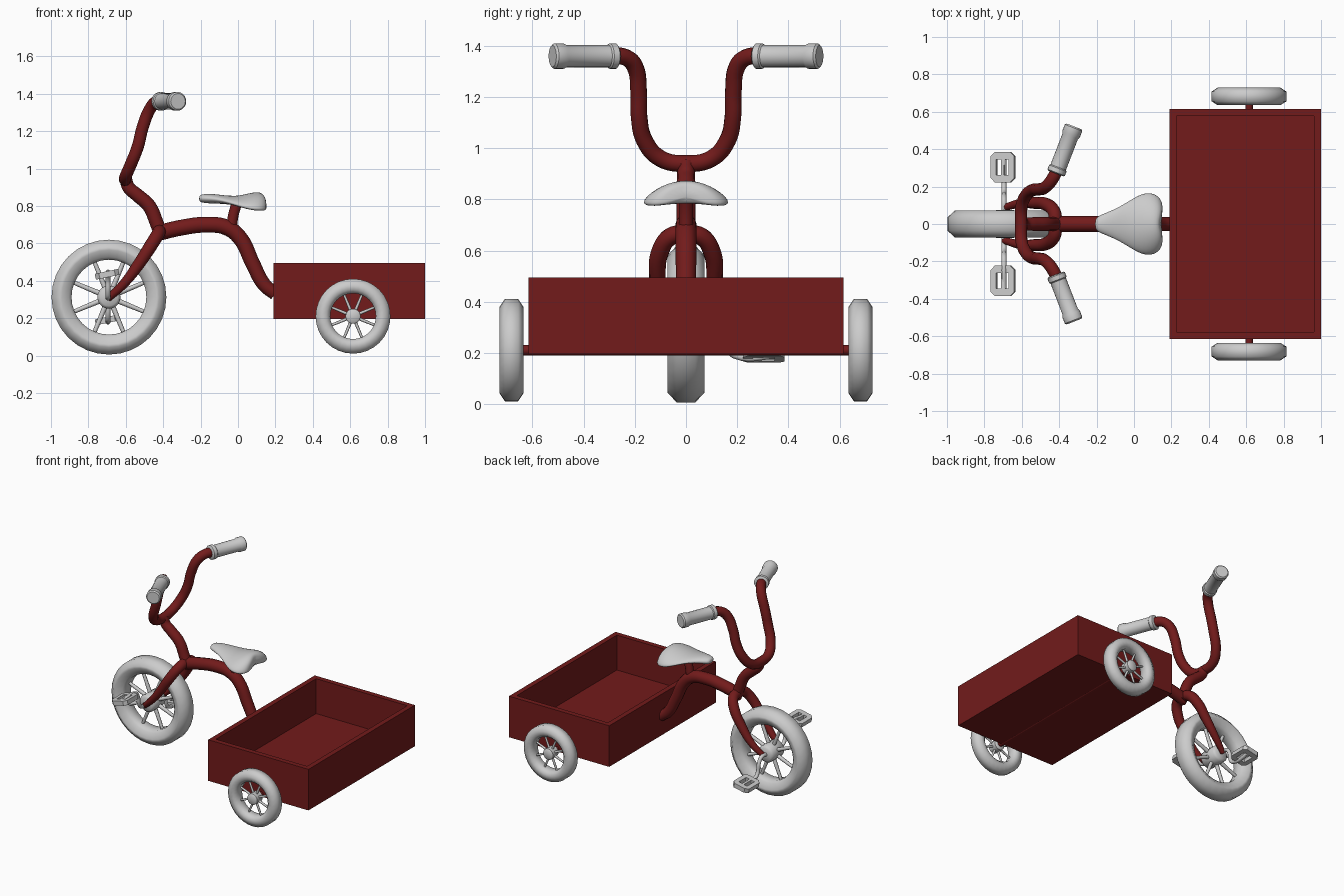
import bpy, bmesh
from math import sin, cos, pi, radians
from mathutils import Vector, Matrix

if "Cube" in bpy.data.objects:
    bpy.data.objects.remove(bpy.data.objects["Cube"])

red = bpy.data.materials.new("dark_red")
red.diffuse_color = (0.17, 0.011, 0.011, 1)
red.use_nodes = True
red.node_tree.nodes["Principled BSDF"].inputs["Base Color"].default_value = red.diffuse_color


def activate(ob):
    bpy.ops.object.select_all(action='DESELECT')
    ob.select_set(True)
    bpy.context.view_layer.objects.active = ob


def add_mesh(name, bm, mat=None, angle=None):
    bmesh.ops.recalc_face_normals(bm, faces=bm.faces)
    me = bpy.data.meshes.new(name)
    bm.to_mesh(me)
    bm.free()
    ob = bpy.data.objects.new(name, me)
    bpy.context.collection.objects.link(ob)
    if mat:
        me.materials.append(mat)
    if angle:
        activate(ob)
        bpy.ops.object.shade_smooth_by_angle(angle=radians(angle))
    return ob


def lathe(name, profile, center, axis, ring=False, seg=32, angle=50):
    """Spin (axial, radius) points round an axis; ring closes the profile on itself."""
    bm = bmesh.new()
    m = Matrix.Translation(center) @ Vector(axis).to_track_quat('Z', 'Y').to_matrix().to_4x4()
    loops = [[bm.verts.new(m @ Vector((r * cos(2 * pi * i / seg), r * sin(2 * pi * i / seg), a)))
              for i in range(seg)] for a, r in profile]
    pairs = list(zip(loops, loops[1:]))
    if ring:
        pairs.append((loops[-1], loops[0]))
    else:
        bm.faces.new(loops[0])
        bm.faces.new(loops[-1])
    for p, q in pairs:
        for i in range(seg):
            j = (i + 1) % seg
            bm.faces.new((p[i], p[j], q[j], q[i]))
    return add_mesh(name, bm, angle=angle)


def tube(name, pts, r0, r1=None, mat=None):
    """Smooth round tube through points, tapering from r0 to r1."""
    cu = bpy.data.curves.new(name, 'CURVE')
    cu.dimensions = '3D'
    cu.bevel_depth = r0
    cu.bevel_resolution = 4
    cu.resolution_u = 6
    cu.use_fill_caps = True
    sp = cu.splines.new('BEZIER')
    sp.bezier_points.add(len(pts) - 1)
    for i, (b, p) in enumerate(zip(sp.bezier_points, pts)):
        b.co = p
        b.handle_left_type = b.handle_right_type = 'AUTO'
        t = max(0, i / (len(pts) - 1) * 2 - 1)
        b.radius = 1 + ((r1 or r0) / r0 - 1) * t
    return curve_to_mesh(name, cu, mat, 50)


def curve_to_mesh(name, cu, mat=None, angle=30):
    ob = bpy.data.objects.new(name, cu)
    bpy.context.collection.objects.link(ob)
    if mat:
        cu.materials.append(mat)
    activate(ob)
    bpy.ops.object.convert(target='MESH')
    ob = bpy.context.object
    bpy.ops.object.shade_smooth_by_angle(angle=radians(angle))
    return ob


def wheel(name, center, tyre, hub_r, hub_w, rim_r):
    c = Vector(center)
    half = [(w, r) for r, w in tyre]
    lathe(name + "_tyre", half + [(-w, r) for w, r in reversed(half)], c, (0, 1, 0), ring=True, angle=62)
    lathe(name + "_hub", [(-hub_w, hub_r * .75), (-hub_w * .8, hub_r), (hub_w * .8, hub_r), (hub_w, hub_r * .75)],
          c, (0, 1, 0), seg=20)
    for i in range(8):
        a = (i + .5) * pi / 4
        d = Vector((cos(a), 0, sin(a)))
        lathe(f"{name}_spoke_{i}", [(hub_r * .8, rim_r * .07), (rim_r * 1.03, rim_r * .055)], c, d, seg=8)


# Wheels and rear axle
wheel("front_wheel", (-.69, 0, .313),
      [(.2, .035), (.215, .048), (.252, .073), (.268, .072), (.307, .036)], .062, .075, .2)
for s, side in ((-1, "left"), (1, "right")):
    wheel(side + "_rear_wheel", (.615, s * .682, .211),
          [(.122, .026), (.143, .046), (.168, .047), (.2, .026)], .04, .04, .124)
tube("rear_axle", [(.615, -.68, .211), (.615, .68, .211)], .02, mat=red)

# Open cargo box
bm = bmesh.new()
bmesh.ops.create_cube(bm, size=1)
for v in bm.verts:
    v.co = (.595 + v.co.x * .81, v.co.y * 1.23, .345 + v.co.z * .3)
top = max(bm.faces, key=lambda f: f.calc_center_median().z)
bm.normal_update()
bmesh.ops.inset_region(bm, faces=[top], thickness=.052)
pit = bmesh.ops.extrude_discrete_faces(bm, faces=[top])['faces'][0]
bmesh.ops.translate(bm, verts=pit.verts, vec=(0, 0, -.255))
add_mesh("cargo_box", bm, red)

# Frame tube, seat post and handlebar stem
tube("frame_tube", [(-.43, 0, .655), (-.3, 0, .685), (-.17, 0, .7), (-.06, 0, .685), (.01, 0, .63),
                    (.08, 0, .49), (.14, 0, .38), (.2, 0, .33)], .042, .036, red)
tube("seat_post", [(-.035, 0, .68), (-.025, 0, .75), (-.005, 0, .82)], .028, mat=red)
tube("stem", [(-.405, 0, .63), (-.435, 0, .71), (-.475, 0, .8), (-.54, 0, .86), (-.585, 0, .9), (-.6, 0, .945)],
     .037, .033, red)

# Handlebar, one continuous mirrored path
bar = [(-.6, .1, .96), (-.57, .162, 1.03), (-.535, .183, 1.12), (-.51, .185, 1.22),
       (-.47, .2, 1.32), (-.44, .235, 1.355), (-.4, .31, 1.36)]
tube("handlebar", [(x, -y, z) for x, y, z in reversed(bar)] + [(-.603, 0, .94)] + bar, .033, mat=red)

# Forks, grips, cranks and pedals
for s, side in ((-1, "left"), (1, "right")):
    tube(side + "_fork", [(-.42, 0, .667), (-.425, s * .06, .655), (-.465, s * .103, .59), (-.53, s * .112, .49),
                          (-.61, s * .11, .385), (-.695, s * .088, .305)], .035, .018, red)
    lathe(side + "_grip", [(0, .042), (.006, .05), (.03, .05), (.036, .044), (.215, .044), (.225, .05),
                           (.262, .05), (.27, .042)], (-.418, s * .27, 1.36), (.36, s * .93, 0), seg=20, angle=40)
    z = .313 - s * .122
    tube(side + "_crank", [(-.695, s * .05, .313), (-.695, s * .125, .313), (-.695, s * .15, .313 - s * .03),
                           (-.695, s * .165, .313 - s * .095), (-.695, s * .19, z), (-.695, s * .36, z)], .013)
    cu = bpy.data.curves.new(side + "_pedal", 'CURVE')
    cu.dimensions = '2D'
    cu.fill_mode = 'BOTH'
    cu.extrude = .016
    a, b, c = .064, .081, .022
    outlines = [[(a, b - c), (a - c, b), (c - a, b), (-a, b - c), (-a, c - b), (c - a, -b), (a - c, -b), (a, c - b)]]
    outlines += [[(k * .008, -.042), (k * .034, -.042), (k * .034, .042), (k * .008, .042)] for k in (-1, 1)]
    for pts in outlines:
        sp = cu.splines.new('POLY')
        sp.points.add(len(pts) - 1)
        for p, q in zip(sp.points, pts):
            p.co = (*q, 0, 1)
        sp.use_cyclic_u = True
    ob = curve_to_mesh(side + "_pedal", cu)
    ob.location = (-.7, s * .304, z)
    ob.rotation_euler = (0, radians(-12), 0)

# Heart-shaped seat: x, half width, top, bottom, side droop, rear lobe push
bm = bmesh.new()
sections = [(-.208, .02, .85, .83, 0, 0), (-.2, .04, .863, .818, 0, 0), (-.15, .06, .868, .813, 0, 0),
            (-.08, .09, .858, .813, .005, 0), (-.01, .135, .853, .803, .02, 0), (.04, .164, .865, .793, .035, 0),
            (.085, .17, .876, .786, .045, .003), (.115, .155, .876, .784, .045, .012),
            (.133, .12, .864, .788, .04, .02), (.137, .07, .84, .8, .02, .018)]
n = 20
loops = []
for x, w, top, bot, droop, push in sections:
    loop = []
    for i in range(n):
        u, v = cos(2 * pi * i / n), sin(2 * pi * i / n)
        loop.append(bm.verts.new((x + push * min(1, abs(u) * w / .08), w * u,
                                  (top + bot) / 2 + (top - bot) / 2 * v - droop * u * u)))
    loops.append(loop)
for p, q in zip(loops, loops[1:]):
    for i in range(n):
        j = (i + 1) % n
        bm.faces.new((p[i], p[j], q[j], q[i]))
bm.faces.new(loops[0])
bm.faces.new(loops[-1])
seat = add_mesh("seat", bm, angle=180)
seat.modifiers.new("smooth", 'SUBSURF').levels = 1
seat.modifiers["smooth"].render_levels = 1
